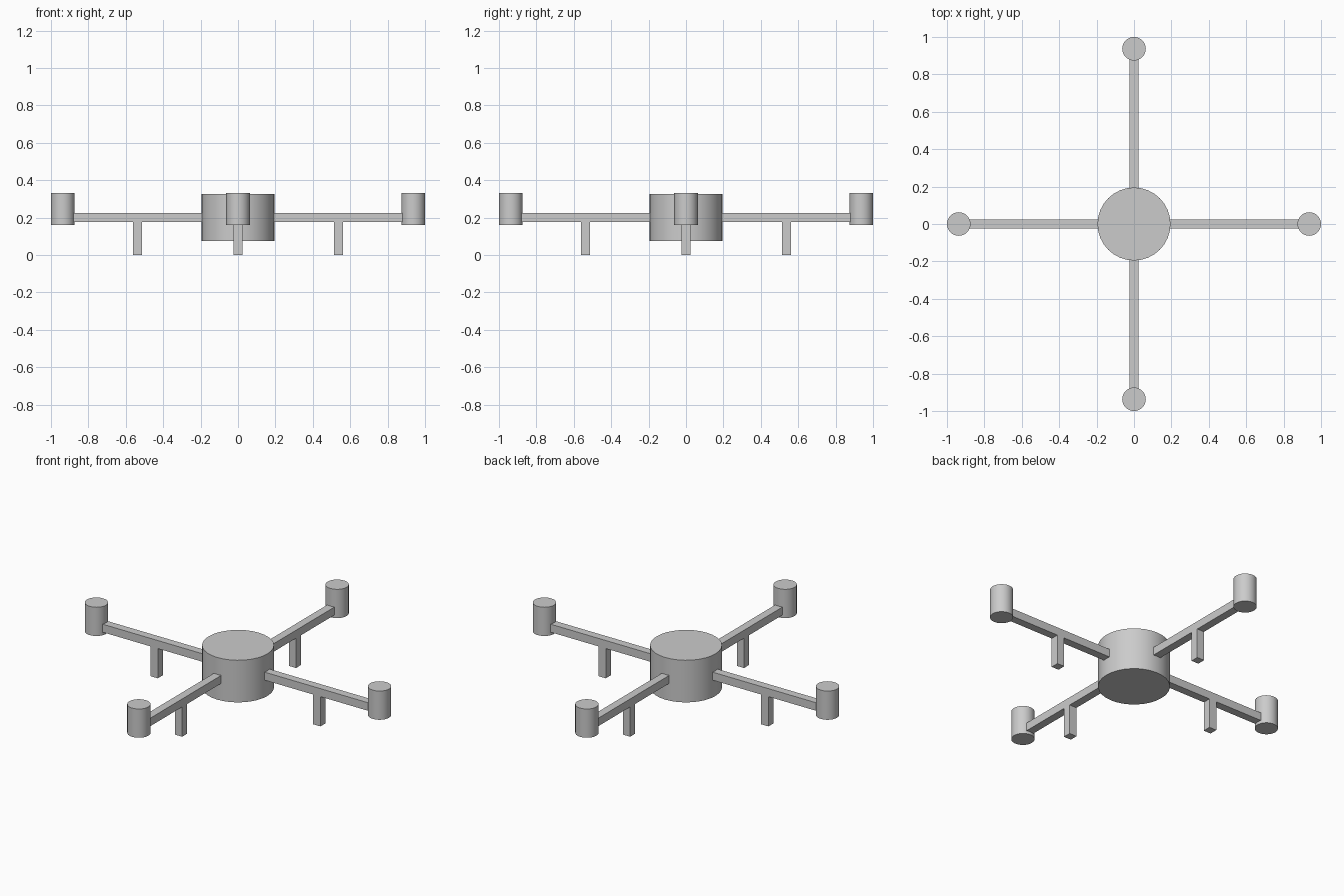
import bpy
from math import cos, sin, pi

if "Cube" in bpy.data.objects:
    bpy.data.objects.remove(bpy.data.objects["Cube"])


def cylinder(name, x, y, z0, z1, radius, sides=32):
    bpy.ops.mesh.primitive_cylinder_add(vertices=sides, radius=radius, depth=z1 - z0,
                                        location=(x, y, (z0 + z1) / 2))
    bpy.context.object.name = name
    bpy.ops.object.shade_smooth_by_angle()


def box(name, x, y, z, size, angle):
    bpy.ops.mesh.primitive_cube_add(size=1, location=(x, y, z), rotation=(0, 0, angle))
    ob = bpy.context.object
    ob.name = name
    ob.scale = size
    bpy.ops.object.transform_apply(location=False, rotation=True, scale=True)


# Central body
cylinder("hub", 0, 0, 0.075, 0.327, 0.195)

# Four arms, each with a motor pod at the tip and a landing leg below
ARM_IN, ARM_OUT = 0.18, 0.89
for i, side in enumerate(("right", "back", "left", "front")):
    a = i * pi / 2
    c, s = cos(a), sin(a)
    mid = (ARM_IN + ARM_OUT) / 2
    box(side + "_arm", mid * c, mid * s, 0.202, (ARM_OUT - ARM_IN, 0.048, 0.048), a)
    cylinder(side + "_motor_pod", 0.937 * c, 0.937 * s, 0.16, 0.332, 0.063)
    box(side + "_leg", 0.538 * c, 0.538 * s, 0.09, (0.048, 0.048, 0.18), a)
